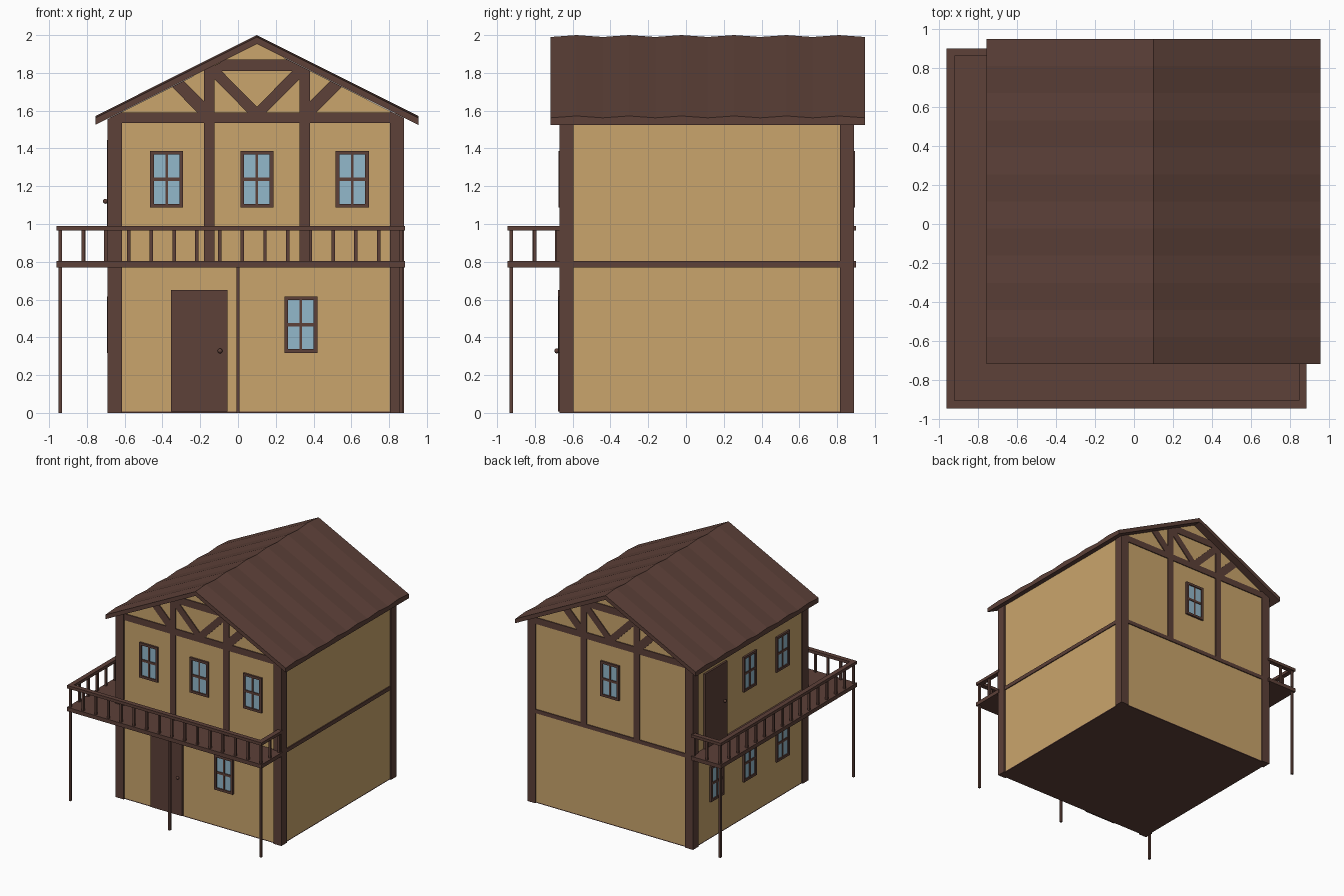
import bpy, bmesh

if "Cube" in bpy.data.objects:
    bpy.data.objects.remove(bpy.data.objects["Cube"])


def material(name, rgb):
    m = bpy.data.materials.new(name)
    m.diffuse_color = (*rgb, 1)
    m.use_nodes = True
    m.node_tree.nodes["Principled BSDF"].inputs["Base Color"].default_value = m.diffuse_color
    return m


BROWN = material("dark brown wood", (0.109, 0.052, 0.040))
PLASTER = material("tan plaster", (0.590, 0.376, 0.150))
GLASS = material("pale blue glass", (0.290, 0.480, 0.600))

# House extents at the outer faces of the corner posts
X0, X1, Y0, Y1 = -0.69, 0.88, -0.67, 0.89
INSET = 0.012          # wall plane behind the posts
CX = 0.1               # roof ridge x


def under(x):
    """Height of the roof underside."""
    return 1.953 - 0.503 * abs(x - CX)


def finish(name, bm, mat):
    bmesh.ops.recalc_face_normals(bm, faces=bm.faces)
    me = bpy.data.meshes.new(name)
    bm.to_mesh(me)
    bm.free()
    me.materials.append(mat)
    ob = bpy.data.objects.new(name, me)
    bpy.context.collection.objects.link(ob)
    return ob


def loft(name, rings, mat):
    """Closed solid through a list of equal-length point rings."""
    bm = bmesh.new()
    vs = [[bm.verts.new(p) for p in r] for r in rings]
    n = len(rings[0])
    for a, b in zip(vs, vs[1:]):
        for i in range(n):
            j = (i + 1) % n
            bm.faces.new((a[i], a[j], b[j], b[i]))
    bm.faces.new(vs[0])
    bm.faces.new(vs[-1])
    return finish(name, bm, mat)


def prism(name, pts, y0, y1, mat):
    """Extrude an x-z outline along y."""
    return loft(name, [[(x, y, z) for x, z in pts] for y in (y0, y1)], mat)


def box(name, x0, x1, y0, y1, z0, z1, mat=BROWN):
    return prism(name, [(x0, z0), (x1, z0), (x1, z1), (x0, z1)], y0, y1, mat)


def plate(name, side, u0, u1, z0, z1, out, mat=BROWN):
    """Plate on a wall: u runs along the wall, out is its height above it."""
    if side == "front":
        return box(name, u0, u1, Y0 + INSET - out, Y0 + INSET, z0, z1, mat)
    if side == "back":
        return box(name, u0, u1, Y1 - INSET, Y1 - INSET + out, z0, z1, mat)
    return box(name, X0 + INSET - out, X0 + INSET, u0, u1, z0, z1, mat)


def window(side, c, z0):
    w, h, f, n = 0.0875, 0.3, 0.02, side + "_window_"
    z1, zm = z0 + h, z0 + h / 2
    plate(n + "glass", side, c - w + f, c + w - f, z0 + f, z1 - f, 0.006, GLASS)
    for a, b in ((c - w, c - w + f), (c + w - f, c + w)):
        plate(n + "frame_side", side, a, b, z0, z1, 0.016)
    for a, b in ((z0, z0 + f), (z1 - f, z1)):
        plate(n + "frame_rail", side, c - w + f, c + w - f, a, b, 0.016)
    plate(n + "mullion", side, c - 0.007, c + 0.007, z0 + f, z1 - f, 0.012)
    plate(n + "crossbar", side, c - w + f, c + w - f, zm - 0.01, zm + 0.01, 0.012)


def knob(name, loc):
    bm = bmesh.new()
    bmesh.ops.create_uvsphere(bm, u_segments=12, v_segments=8, radius=0.013)
    bmesh.ops.translate(bm, verts=bm.verts, vec=loc)
    for f in bm.faces:
        f.smooth = True
    finish(name, bm, BROWN)


# Plaster walls with gables, and ground slab
a, b = X0 + INSET, X1 - INSET
prism("walls", [(a, 0.008), (b, 0.008), (b, under(b)), (CX, under(CX)), (a, under(a))],
      Y0 + INSET, Y1 - INSET, PLASTER)
box("floor_slab", a, b, Y0 + INSET, Y1 - INSET, 0, 0.008)

# Roof with a gently folded top surface
rings = []
for i in range(13):
    y = -0.718 + i * (0.948 + 0.718) / 12
    d = 0.01 * (i % 2)
    rings.append([(x, y, z) for x, z in (
        (-0.755, 1.525), (-0.755, 1.562 + d), (CX, 1.99 + d),
        (0.955, 1.562 + d), (0.955, 1.525), (CX, 1.953))])
loft("roof", rings, BROWN)

# Corner posts, tops cut to the roof slope
T = 0.075
for x0, x1 in ((X0, X0 + T), (X1 - T, X1)):
    for y0, y1 in ((Y0, Y0 + T), (Y1 - T, Y1)):
        prism("corner_post", [(x0, 0), (x1, 0), (x1, under(x1)), (x0, under(x0))], y0, y1, BROWN)

# Timber framing on both gable ends
for side, y0, y1 in (("front", Y0 + 0.004, Y0 + 0.02), ("back", Y1 - 0.02, Y1 - 0.004)):
    box(side + "_floor_beam", X0 + T, X1 - T, y0, y1, 0.77, 0.803)
    box(side + "_tie_beam", X0 + T, X1 - T, y0, y1, 1.535, 1.59)
    prism(side + "_collar_beam",
          [(-0.125, 1.81), (0.325, 1.81), (0.325, 1.839), (0.265, 1.87), (-0.065, 1.87), (-0.125, 1.839)],
          y0, y1, BROWN)
    for m in (False, True):
        def mir(pts):
            return [(2 * CX - x, z) if m else (x, z) for x, z in pts]
        prism(side + "_stud", mir([(-0.18, 0.8), (-0.125, 0.8), (-0.125, under(-0.125)),
                                   (-0.18, under(-0.18))]), y0, y1, BROWN)
        prism(side + "_inner_brace", mir([(-0.087, 1.81), (0.1, 1.62), (0.1, 1.585), (0.055, 1.585),
                                          (-0.125, 1.767), (-0.125, 1.81)]), y0, y1, BROWN)
        prism(side + "_outer_brace", mir([(-0.35, under(-0.35)), (-0.288, under(-0.288)), (-0.18, 1.65),
                                          (-0.18, 1.585), (-0.21, 1.585)]), y0, y1, BROWN)
box("right_floor_beam", X1 - 0.02, X1 - 0.004, Y0 + T, Y1 - T, 0.77, 0.803)

# Windows
for c in (-0.378, CX, 0.605):
    window("front", c, 1.087)
window("front", 0.333, 0.317)
window("back", CX, 1.087)
for c in (0.56, 0.115, -0.33):
    window("left", c, 0.317)
    if c < 0.5:
        window("left", c, 1.087)

# Doors and knobs
plate("front_door", "front", -0.355, -0.055, 0.008, 0.65, 0.019)
knob("front_door_knob", (-0.095, Y0 - 0.014, 0.328))
plate("balcony_door", "left", 0.43, 0.73, 0.8, 1.445, 0.016)
knob("balcony_door_knob", (X0 - 0.012, 0.472, 1.12))

# L-shaped balcony floor
BX0, BX1, BY0, BY1 = -0.96, 0.885, -0.945, 0.9
box("balcony_front_deck", BX0, BX1, BY0, Y0 + INSET, 0.77, 0.803)
box("balcony_left_deck", BX0, X0 + INSET, Y0 + INSET, BY1, 0.77, 0.803)

# Handrails
R = 0.04
box("front_handrail", BX0, BX1, BY0, BY0 + R, 0.965, 0.99)
box("left_handrail", BX0, BX0 + R, BY0 + R, BY1, 0.965, 0.99)
box("right_end_handrail", BX1 - R, BX1, BY0 + R, Y0 + INSET, 0.965, 0.99)
box("back_end_handrail", BX0 + R, X0 + INSET, BY1 - R, BY1, 0.965, 0.99)

# Balusters
ax, bx, ay, by = BX0 + R / 2, BX1 - R / 2, BY0 + R / 2, BY1 - R / 2
spots = [(ax + (bx - ax) * i / 15, ay) for i in range(16)]
spots += [(ax, ay + (by - ay) * i / 15) for i in range(1, 16)]
spots += [(bx, ay + 0.124 * i) for i in (1, 2)]
spots += [(ax + 0.124 * i, by) for i in (1, 2)]
for x, y in spots:
    box("baluster", x - 0.009, x + 0.009, y - 0.009, y + 0.009, 0.803, 0.965)

# Support posts under the balcony
for x, y in ((ax, ay), (0.0, ay), (bx, ay), (ax, by)):
    box("balcony_support", x - 0.009, x + 0.009, y - 0.009, y + 0.009, 0, 0.77)
